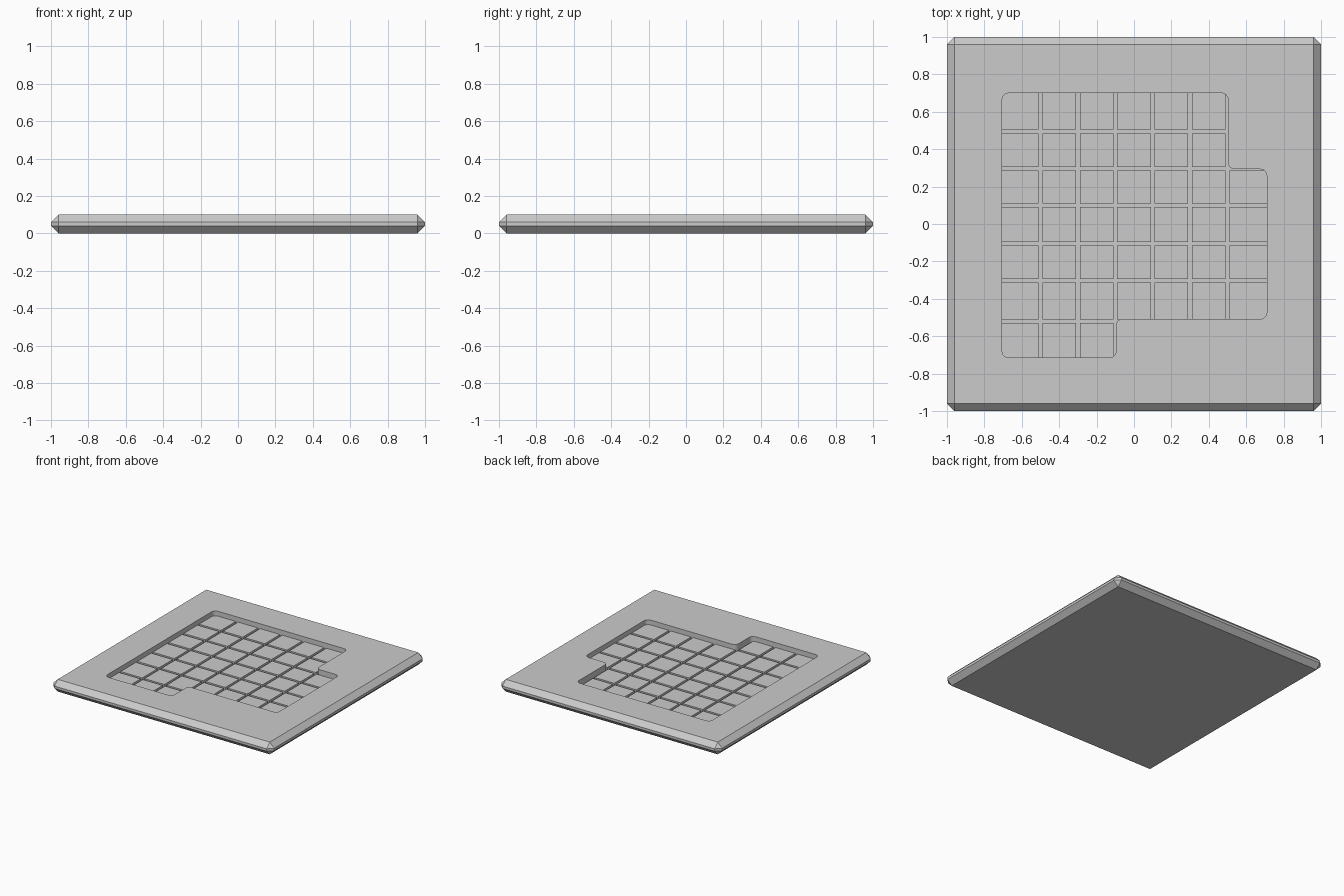
import bpy
import bmesh

if "Cube" in bpy.data.objects:
    bpy.data.objects.remove(bpy.data.objects["Cube"], do_unlink=True)

THICK, CHAMFER = 0.10, 0.04
TILE_Z, GROOVE_Z = 0.06, 0.04
HALF_GROOVE = 0.01

grey = bpy.data.materials.new("plain grey")
grey.use_nodes = True
grey.diffuse_color = (0.6, 0.6, 0.6, 1)
grey.node_tree.nodes["Principled BSDF"].inputs["Base Color"].default_value = (0.6, 0.6, 0.6, 1)


def make_object(name, bm):
    bmesh.ops.recalc_face_normals(bm, faces=bm.faces)
    mesh = bpy.data.meshes.new(name)
    bm.to_mesh(mesh)
    bm.free()
    mesh.materials.append(grey)
    obj = bpy.data.objects.new(name, mesh)
    bpy.context.collection.objects.link(obj)
    return obj


def add_box(bm, x0, x1, y0, y1, z0, z1):
    verts = bmesh.ops.create_cube(bm, size=1)["verts"]
    for v in verts:
        v.co.x = x1 if v.co.x > 0 else x0
        v.co.y = y1 if v.co.y > 0 else y0
        v.co.z = z1 if v.co.z > 0 else z0


def cut(obj, cutter, operation):
    mod = obj.modifiers.new("cut", "BOOLEAN")
    mod.operation, mod.solver, mod.object = operation, "EXACT", cutter
    bpy.context.view_layer.objects.active = obj
    bpy.ops.object.modifier_apply(modifier=mod.name)


# Stepped outline of the tray, rounded at every corner, as a tall prism
outline = [(-0.705, -0.715), (-0.096, -0.715), (-0.096, -0.508), (0.71, -0.508),
           (0.71, 0.293), (0.503, 0.293), (0.503, 0.70), (-0.705, 0.70)]
bm = bmesh.new()
bm.faces.new([bm.verts.new((x, y, GROOVE_Z)) for x, y in outline])
bmesh.ops.bevel(bm, geom=bm.verts[:], offset=0.035, segments=6, profile=0.5,
                affect="VERTICES")
top = bmesh.ops.extrude_face_region(bm, geom=bm.faces[:])["geom"]
bmesh.ops.translate(bm, vec=(0, 0, 0.2),
                    verts=[g for g in top if isinstance(g, bmesh.types.BMVert)])
prism = make_object("tray_cutter", bm)

# Chamfered board with the tray cut into it
bm = bmesh.new()
add_box(bm, -1, 1, -1, 1, 0, THICK)
bmesh.ops.bevel(bm, geom=bm.edges[:], offset=CHAMFER, segments=1, affect="EDGES")
board = make_object("board", bm)
cut(board, prism, "DIFFERENCE")

# Floor squares separated by narrow grooves, trimmed to the tray outline
x_lines = [-0.8] + [-0.5 + 0.2 * i for i in range(6)] + [0.8]
y_lines = [-0.8, -0.52, -0.303, -0.105, 0.1, 0.296, 0.495, 0.8]
bm = bmesh.new()
for x0, x1 in zip(x_lines, x_lines[1:]):
    for y0, y1 in zip(y_lines, y_lines[1:]):
        add_box(bm, x0 + HALF_GROOVE, x1 - HALF_GROOVE,
                y0 + HALF_GROOVE, y1 - HALF_GROOVE, GROOVE_Z - 0.01, TILE_Z)
squares = make_object("floor_squares", bm)
cut(squares, prism, "INTERSECT")

bpy.data.objects.remove(prism, do_unlink=True)
